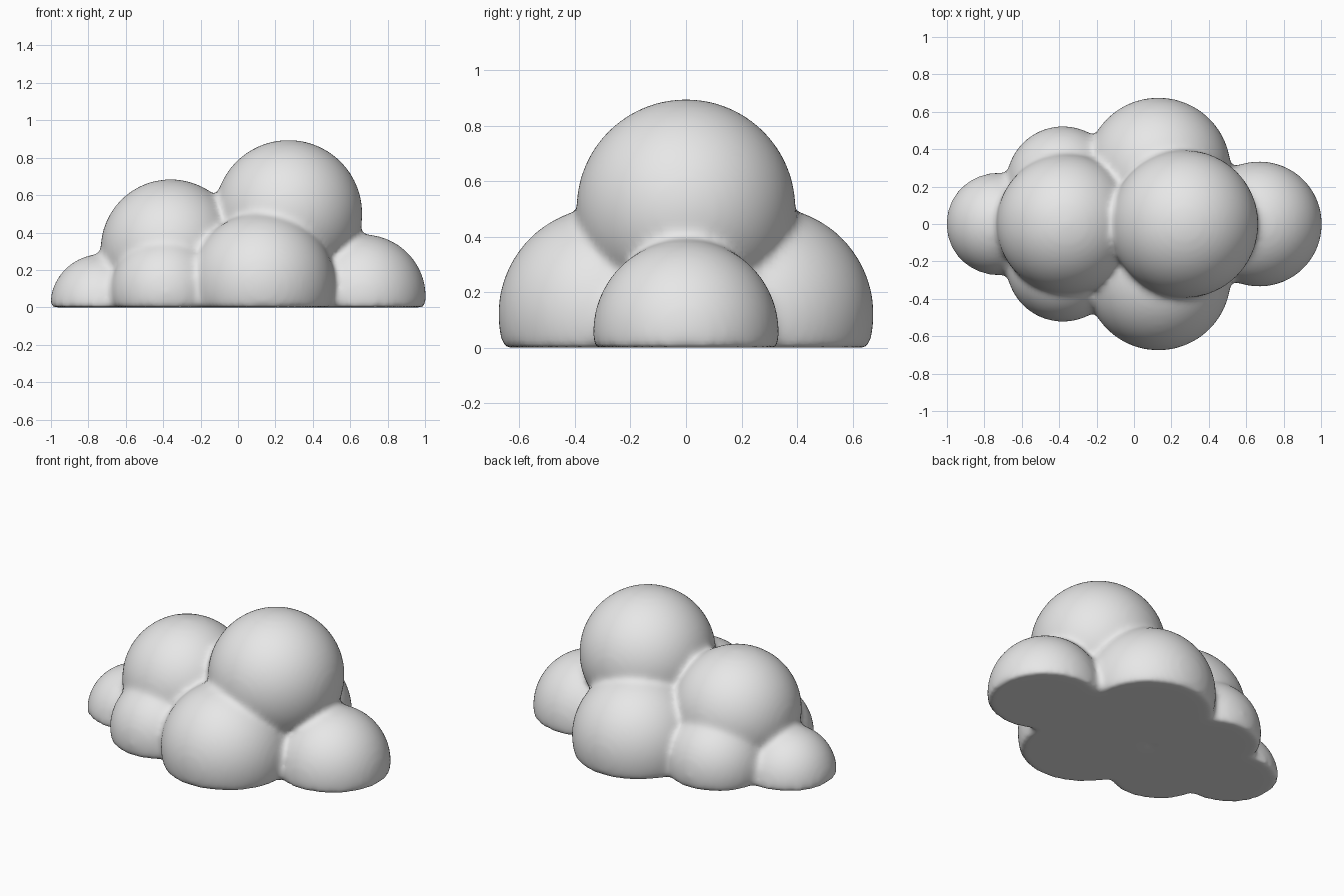
import bpy
import bmesh
from mathutils import Matrix

cube = bpy.data.objects.get("Cube")
if cube:
    bpy.data.objects.remove(cube, do_unlink=True)

grey = bpy.data.materials.new("light grey")
grey.use_nodes = True
grey.diffuse_color = (0.8, 0.8, 0.8, 1)
grey.node_tree.nodes["Principled BSDF"].inputs["Base Color"].default_value = (0.8, 0.8, 0.8, 1)

# Puffs: centre x, y, z and radius
puffs = [
    (0.27, 0, 0.50, 0.395),     # tall puff
    (-0.36, 0, 0.31, 0.375),    # second puff
    (0.67, 0, 0.055, 0.335),    # large end puff
    (-0.73, 0, 0.01, 0.275),    # small end puff
]
for side in (-1, 1):
    puffs += [
        (0.13, side * 0.288, 0.12, 0.388),    # wide side puff
        (-0.38, side * 0.22, 0.08, 0.303),    # narrow side puff
    ]


def add_puff(target, x, y, z, radius):
    """Add a sphere with its underside cut flat at the ground."""
    bm = bmesh.new()
    bmesh.ops.create_icosphere(bm, subdivisions=5, radius=radius,
                               matrix=Matrix.Translation((x, y, z)))
    cut = bmesh.ops.bisect_plane(bm, geom=bm.verts[:] + bm.edges[:] + bm.faces[:],
                                 plane_co=(0, 0, 0), plane_no=(0, 0, -1),
                                 clear_outer=True)
    rim = [e for e in cut["geom_cut"] if isinstance(e, bmesh.types.BMEdge)]
    if rim:
        bmesh.ops.contextual_create(bm, geom=rim)
    part = bpy.data.meshes.new("puff")
    bm.to_mesh(part)
    bm.free()
    target.from_mesh(part)
    bpy.data.meshes.remove(part)


# Cloud body from all puffs
body = bmesh.new()
for puff in puffs:
    add_puff(body, *puff)
mesh = bpy.data.meshes.new("cloud")
body.to_mesh(mesh)
body.free()
mesh.materials.append(grey)
cloud = bpy.data.objects.new("cloud", mesh)
bpy.context.collection.objects.link(cloud)

# Fuse into one skin and soften the creases and the bottom rim
fuse = cloud.modifiers.new("fuse", 'REMESH')
fuse.mode = 'VOXEL'
fuse.voxel_size = 0.018
fuse.use_smooth_shade = True
soften = cloud.modifiers.new("soften", 'SMOOTH')
soften.factor = 0.5
soften.iterations = 12
